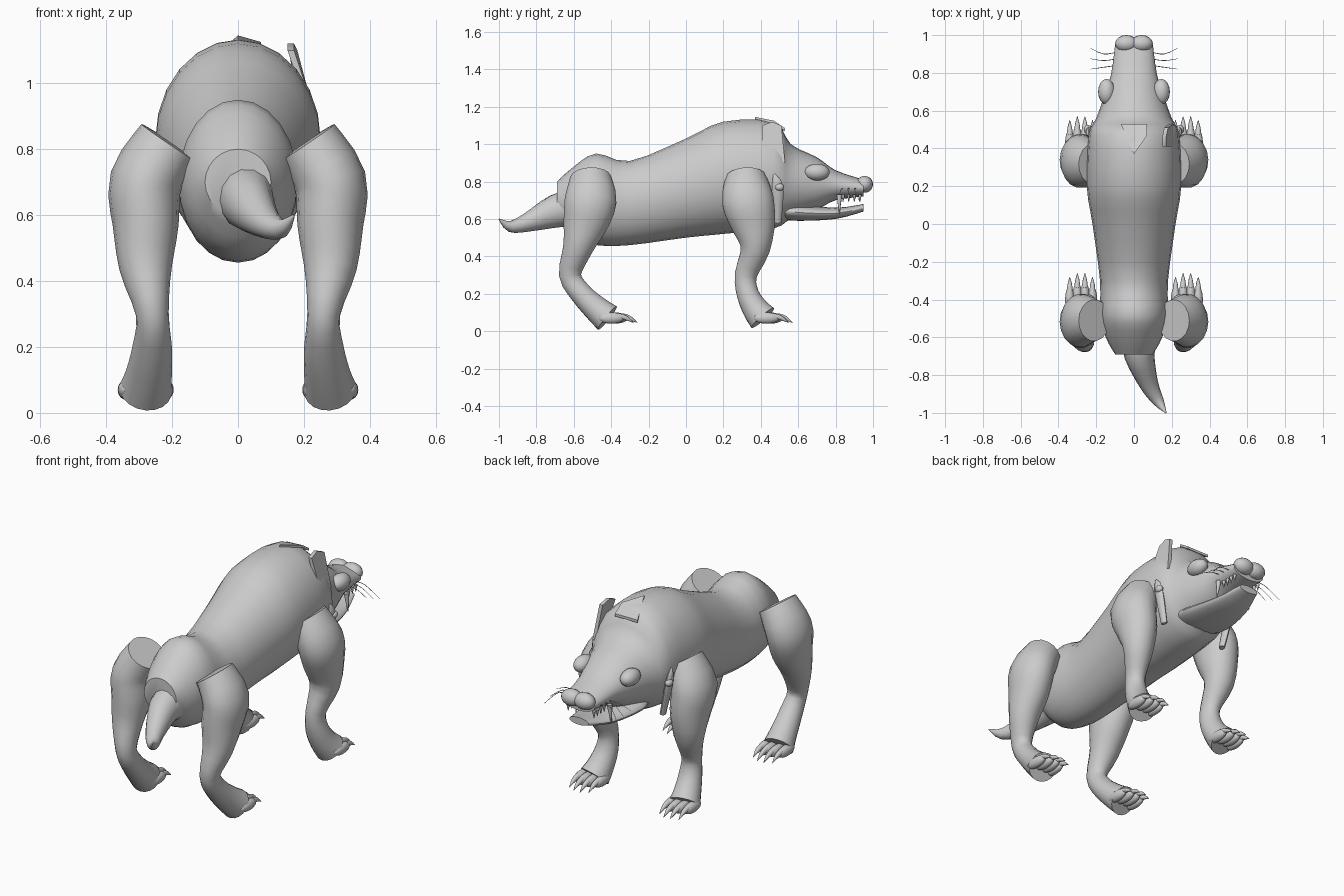
import bpy, bmesh, math
from mathutils import Vector, Matrix

cube = bpy.data.objects.get("Cube")
if cube:
    bpy.data.objects.remove(cube, do_unlink=True)

GREY = (.6, .6, .6, 1)
SIDE, UP = Vector((0, 1, 0)), Vector((0, 0, 1))
material = bpy.data.materials.new("plain grey")
material.use_nodes = True
material.diffuse_color = GREY
material.node_tree.nodes["Principled BSDF"].inputs["Base Color"].default_value = GREY
made = []


def finish(name, bm):
    bmesh.ops.recalc_face_normals(bm, faces=bm.faces)
    mesh = bpy.data.meshes.new(name)
    bm.to_mesh(mesh)
    bm.free()
    mesh.materials.append(material)
    part = bpy.data.objects.new(name, mesh)
    bpy.context.collection.objects.link(part)
    made.append(part)


def loft(name, rings):
    """Skin equally long point rings and cap both ends."""
    bm = bmesh.new()
    rows = [[bm.verts.new(point) for point in ring] for ring in rings]
    for near, far in zip(rows, rows[1:]):
        for i in range(len(near)):
            bm.faces.new((near[i - 1], near[i], far[i], far[i - 1]))
    bm.faces.new(rows[0])
    bm.faces.new(rows[-1])
    finish(name, bm)


def oval(centre, u, v, count):
    angles = [math.tau * i / count for i in range(count)]
    return [Vector(centre) + u * math.cos(a) + v * math.sin(a) for a in angles]


def flow(rows, steps=3):
    """Pass a smooth curve through rows of numbers of any length."""
    padded = [rows[0], *rows, rows[-1]]
    result = []
    for a, b, c, d in zip(padded, padded[1:], padded[2:], padded[3:]):
        for step in range(steps):
            t = step / steps
            result.append([q + t * (r - p) / 2 + t * t * (p - 2.5 * q + 2 * r - s / 2)
                           + t ** 3 * (3 * (q - r) + s - p) / 2
                           for p, q, r, s in zip(a, b, c, d)])
    return result + [list(rows[-1])]


def hull(name, rows):
    """Upright sections, each given as y, top, bottom and half width."""
    loft(name, [oval((0, y, (top + bottom) / 2), Vector((wide, 0, 0)), UP * (top - bottom) / 2, 24)
                for y, top, bottom, wide in flow(rows)])


def limb(name, rows, axis, count=8):
    """Oval tube, each row giving x, y, z, half width and half depth."""
    rows = flow(rows)
    points = [Vector(row[:3]) for row in rows]
    rings = []
    for i, row in enumerate(rows):
        along = (points[min(i + 1, len(rows) - 1)] - points[max(i - 1, 0)]).normalized()
        u = along.cross(axis).normalized()
        rings.append(oval(points[i], u * row[3], u.cross(along) * row[4], count))
    loft(name, rings)


def ball(name, centre, radii):
    bm = bmesh.new()
    bmesh.ops.create_uvsphere(bm, u_segments=16, v_segments=10, radius=1)
    shape = Matrix.Translation(centre) @ Matrix.Diagonal((*radii, 1))
    bmesh.ops.transform(bm, matrix=shape, verts=bm.verts)
    finish(name, bm)


def plate(name, outline, thickness):
    loft(name, [[Vector(p) for p in outline], [Vector(p) + Vector(thickness) for p in outline]])


# Trunk running into the skull and upper snout
hull("body", [(-.69, .8, .6, .1), (-.6, .88, .5, .15), (-.48, .95, .46, .18),
              (-.3, .91, .46, .18), (0, 1.03, .5, .22), (.2, 1.12, .52, .25),
              (.47, 1.12, .55, .24), (.56, 1, .6, .2), (.7, .93, .65, .15),
              (.8, .86, .7, .12), (.95, .81, .72, .1)])

# Open lower jaw
hull("lower_jaw", [(.5, .7, .6, .13), (.6, .68, .59, .15), (.8, .66, .6, .11), (.95, .68, .64, .06)])

# Tail curling to one side
limb("tail", [(.03, -.6, .66, .1, .1), (.03, -.7, .64, .08, .09), (.08, -.85, .58, .05, .05),
              (.13, -.94, .56, .03, .03), (.17, -1, .6, .003, .003)], UP, 14)

# Leg shape shared by all four: x, z, half width, half depth from hip to sole
LEG = [(.21, .82, .1, .11), (.28, .7, .11, .14), (.28, .57, .1, .12), (.28, .44, .08, .08),
       (.26, .3, .05, .06), (.26, .2, .06, .06), (.27, .12, .07, .07), (.28, .07, .08, .08)]
BENDS = {"hind": (-.51, -.51, -.54, -.58, -.62, -.56, -.48, -.42),
         "front": (.32, .33, .36, .37, .32, .33, .37, .41)}


def leg(name, bend, side):
    limb(name + "_leg", [(side * x, y, z, wide, deep)
                         for (x, z, wide, deep), y in zip(LEG, bend)], SIDE, 18)
    # Toes with hooked claws, the middle ones reaching further
    for i in range(4):
        x = side * (.22 + .04 * i)
        y = bend[-1] + (.04 if i in (1, 2) else .02)
        ball(name + "_toe", (x, y, .07), (.025, .07, .03))
        limb(name + "_claw", [(x, y + .04, .08, .016, .016), (x, y + .08, .07, .012, .012),
                              (x, y + .12, .045, .001, .001)], UP)


for side in (-1, 1):
    for name, bend in BENDS.items():
        leg(name, bend, side)
    ball("eye", (side * .145, .7, .85), (.045, .068, .045))
    ball("nose_lobe", (side * .04, .955, .785), (.06, .045, .045))
    limb("fang", [(side * .1, .82, .73, .015, .015), (side * .11, .82, .63, .002, .002)], SIDE)
    for i in range(4):
        y = .84 + .03 * i
        limb("tooth", [(side * .08, y, .73, .01, .01), (side * .08, y, .69, .001, .001)], SIDE)
    # Whiskers fanning out and drooping
    for i in range(3):
        y = .84 + .035 * i
        limb("whisker", [(side * .09, y, .76, .002, .002), (side * .16, y - .01, .76, .002, .002),
                         (side * .23, y + .02 * (i - 1), .73 - .02 * i, .001, .001)], UP, 4)
    # Pointed flap hanging from the neck, with a knot
    limb("neck_flap", [(side * .24, .47, .84, .005, .005), (side * .24, .49, .77, .015, .03),
                       (side * .2, .49, .58, .015, .02)], SIDE)
    ball("neck_knot", (side * .245, .5, .77), (.02, .025, .02))

# Upright ear on one side, torn ear lying over the crown
plate("side_ear", [(.15, .41, 1.1), (.15, .46, 1.12), (.16, .51, 1.1), (.19, .53, .9), (.2, .41, .95)],
      (.02, 0, 0))
plate("crown_ear", [(-.07, .53, 1.07), (.07, .53, 1.07), (.07, .47, 1.11), (0, .37, 1.13)],
      (0, 0, .015))

# Smooth shading with crisp cut edges
bpy.ops.object.select_all(action="DESELECT")
for part in made:
    part.select_set(True)
bpy.context.view_layer.objects.active = made[0]
bpy.ops.object.shade_smooth_by_angle(angle=math.radians(45))
